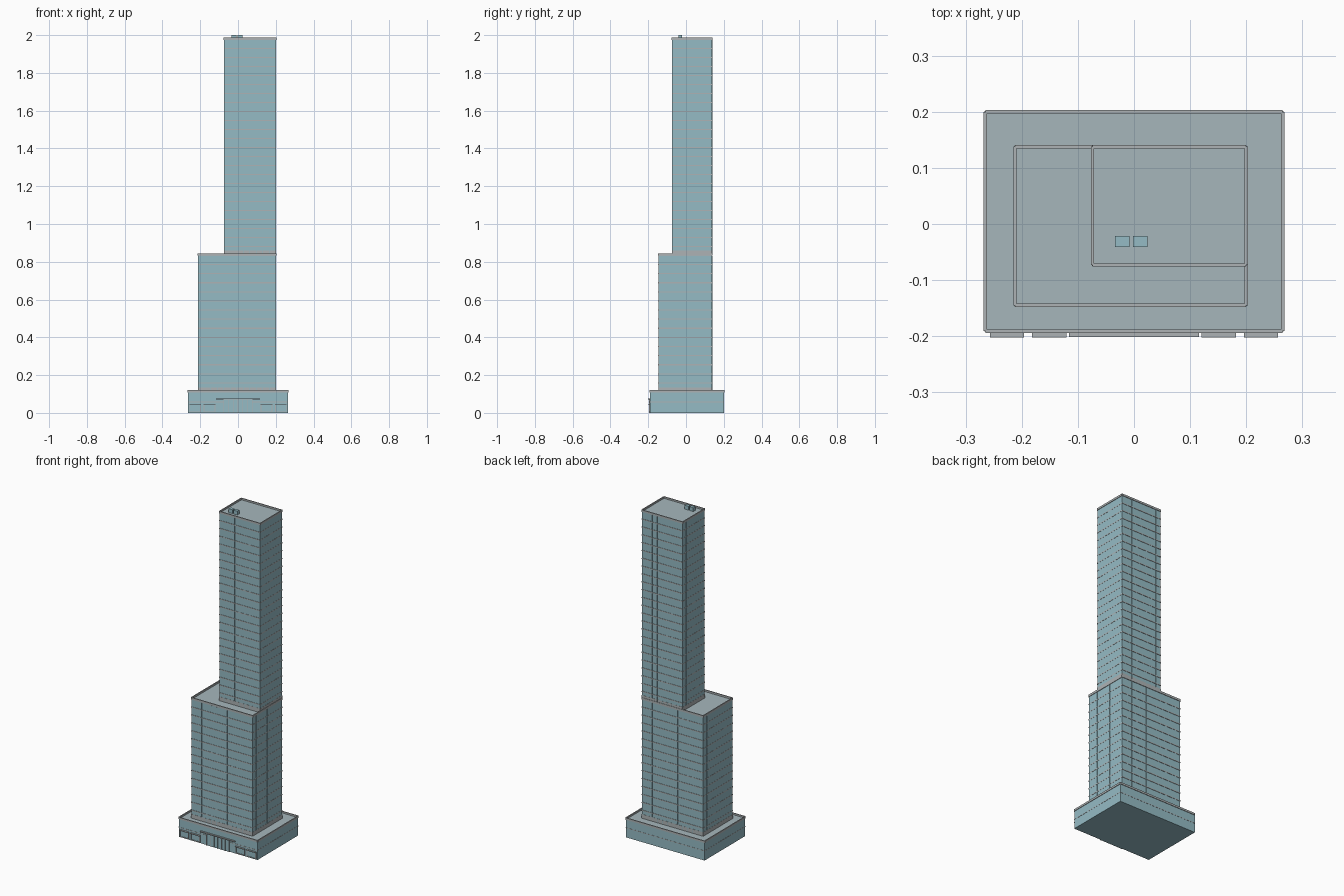
import bpy, bmesh
from mathutils import Matrix, Vector

if "Cube" in bpy.data.objects:
    bpy.data.objects.remove(bpy.data.objects["Cube"])


def material(name, rgb):
    m = bpy.data.materials.new(name)
    m.diffuse_color = (*rgb, 1)
    m.use_nodes = True
    m.node_tree.nodes["Principled BSDF"].inputs["Base Color"].default_value = m.diffuse_color
    return m


GLASS = material("blue_glass", (0.30, 0.50, 0.56))
STONE = material("grey_trim", (0.42, 0.45, 0.46))
ROOF = material("roof_grey", (0.38, 0.47, 0.50))


def boxes(name, items, mat):
    """One object from boxes given as (x0, x1, y0, y1, z0, z1)."""
    bm = bmesh.new()
    for x0, x1, y0, y1, z0, z1 in items:
        c = Vector(((x0 + x1) / 2, (y0 + y1) / 2, (z0 + z1) / 2))
        s = Matrix.Diagonal((x1 - x0, y1 - y0, z1 - z0, 1))
        bmesh.ops.create_cube(bm, size=1, matrix=Matrix.Translation(c) @ s)
    me = bpy.data.meshes.new(name)
    bm.to_mesh(me)
    bm.free()
    me.materials.append(mat)
    ob = bpy.data.objects.new(name, me)
    bpy.context.collection.objects.link(ob)
    return ob


def parapet(name, x0, x1, y0, y1, z0, z1, out=0.003, t=0.006):
    """Four rim walls overhanging the facade slightly."""
    boxes(name, [
        (x0 - out, x0 - out + t, y0, y1, z0, z1),
        (x1 + out - t, x1 + out, y0, y1, z0, z1),
        (x0, x1, y0 - out, y0 - out + t, z0, z1),
        (x0, x1, y1 + out - t, y1 + out, z0, z1)], STONE)


def block(name, x0, x1, y0, y1, z0, z1, floors, rim):
    """Glass volume with floor bands, mullions, roof deck and parapet."""
    deck = z1 - rim
    boxes(name + "_glass", [(x0, x1, y0, y1, z0, deck - 0.003)], GLASS)
    boxes(name + "_roof", [(x0, x1, y0, y1, deck - 0.003, deck)], ROOF)
    parapet(name + "_parapet", x0, x1, y0, y1, deck - 0.002, z1)
    if not floors:
        return
    # floor bands, proud on front and back
    step = (deck - z0) / floors
    o, s = 0.002, 0.0008
    boxes(name + "_floor_bands",
          [(x0 - s, x1 + s, y0 - o, y1 + o, z0 + i * step - 0.003, z0 + i * step + 0.003)
           for i in range(1, floors)], STONE)
    # base course
    boxes(name + "_base", [(x0 - s, x1 + s, y0 - s, y1 + s, z0, z0 + 0.025)], STONE)
    # slim mullions
    m, w = 0.001, 0.001
    nx, ny = round((x1 - x0) / 0.035), round((y1 - y0) / 0.035)
    bars = []
    for i in range(1, nx):
        x = x0 + (x1 - x0) * i / nx
        bars.append((x - w, x + w, y0 - m, y1 + m, z0, deck - 0.004))
    for i in range(1, ny):
        y = y0 + (y1 - y0) * i / ny
        bars.append((x0 - m / 2, x1 + m / 2, y - w, y + w, z0, deck - 0.004))
    boxes(name + "_mullions", bars, GLASS)


# stacked volumes
block("podium", -0.265, 0.265, -0.191, 0.200, 0.0, 0.12, 0, 0.010)
block("middle_block", -0.212, 0.200, -0.145, 0.138, 0.11, 0.845, 15, 0.011)
block("upper_tower", -0.074, 0.200, -0.073, 0.138, 0.834, 1.987, 24, 0.010)

# podium floor line
boxes("podium_band", [(-0.266, 0.266, -0.192, 0.201, 0.056, 0.060)], STONE)

# rooftop plant units
boxes("roof_units", [(-0.034, -0.008, -0.041, -0.021, 1.976, 2.0),
                     (-0.002, 0.024, -0.041, -0.021, 1.976, 2.0)], GLASS)

# shop windows: frame, pane and thin awning, mirrored about the entrance
frames, panes, awnings = [], [], []
for a, b in ((0.120, 0.182), (0.196, 0.257)):
    for x0, x1 in ((a, b), (-b, -a)):
        f = 0.004
        panes.append((x0 + f, x1 - f, -0.193, -0.188, 0.008, 0.044))
        frames += [(x0, x0 + f, -0.196, -0.188, 0.004, 0.044),
                   (x1 - f, x1, -0.196, -0.188, 0.004, 0.044),
                   (x0, x1, -0.196, -0.188, 0.004, 0.008)]
        awnings.append((x0, x1, -0.202, -0.190, 0.044, 0.048))
boxes("shop_panes", panes, GLASS)
boxes("shop_frames", frames, STONE)
boxes("shop_awnings", awnings, STONE)

# entrance bay with canopy and posts
boxes("entrance_canopy", [(-0.116, 0.116, -0.201, -0.188, 0.071, 0.077)], STONE)
boxes("entrance_glass", [(-0.075, 0.075, -0.194, -0.188, 0.0, 0.071)], GLASS)
boxes("entrance_posts", [(x * 0.025 - 0.0015, x * 0.025 + 0.0015, -0.197, -0.188, 0.0, 0.071)
                         for x in range(-3, 4)], STONE)
